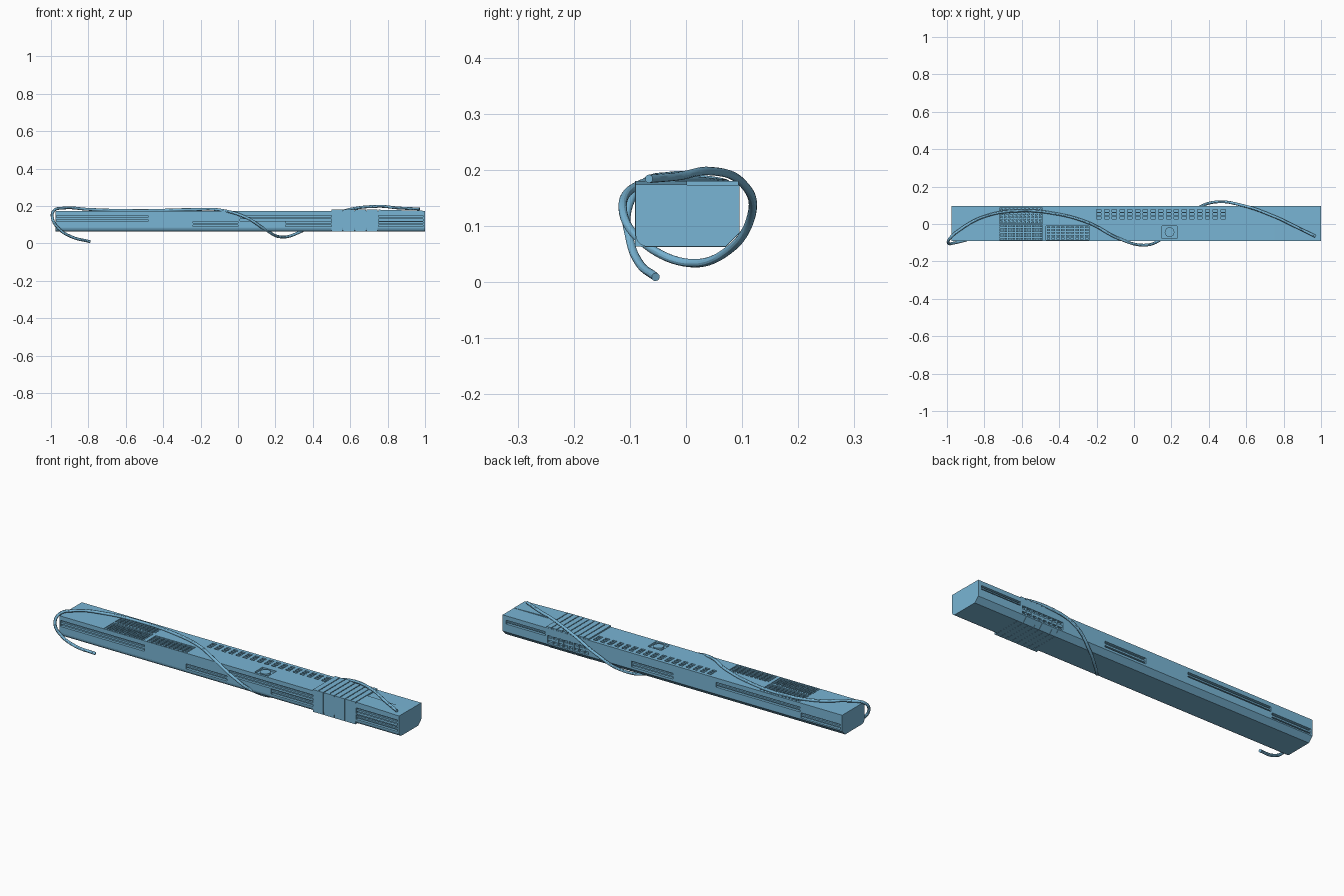
import bpy, bmesh, math
from mathutils import Vector, Matrix

if "Cube" in bpy.data.objects:
    bpy.data.objects.remove(bpy.data.objects["Cube"])

blue = bpy.data.materials.new("blue_plastic")
blue.diffuse_color = (0.19, 0.46, 0.66, 1)
blue.use_nodes = True
blue.node_tree.nodes["Principled BSDF"].inputs["Base Color"].default_value = blue.diffuse_color


def finish(bm, name):
    bmesh.ops.recalc_face_normals(bm, faces=bm.faces)
    me = bpy.data.meshes.new(name)
    bm.to_mesh(me)
    bm.free()
    me.materials.append(blue)
    ob = bpy.data.objects.new(name, me)
    bpy.context.collection.objects.link(ob)
    return ob


def add_prism(bm, profile, x0, x1):
    a = [bm.verts.new((x0, y, z)) for y, z in profile]
    b = [bm.verts.new((x1, y, z)) for y, z in profile]
    n = len(profile)
    bm.faces.new(a)
    bm.faces.new(b[::-1])
    for i in range(n):
        bm.faces.new((a[i], a[(i + 1) % n], b[(i + 1) % n], b[i]))


def add_box(bm, x0, x1, y0, y1, z0, z1, turn=0):
    m = (Matrix.Translation(((x0 + x1) / 2, (y0 + y1) / 2, (z0 + z1) / 2))
         @ Matrix.Rotation(turn, 4, 'Z')
         @ Matrix.Diagonal((x1 - x0, y1 - y0, z1 - z0, 1)))
    bmesh.ops.create_cube(bm, size=1, matrix=m)


FRONT, BACK, TOP, LOW = -0.09, 0.095, 0.173, 0.063

# Main beam: rounded lower front edge, chamfered lower back edge
R = 0.022
rounded = [(FRONT + R - R * math.cos(a), LOW + R - R * math.sin(a))
           for a in (i * math.pi / 10 for i in range(6))]
bm = bmesh.new()
add_prism(bm, [(FRONT, TOP)] + rounded +
          [(0.07, LOW), (BACK, 0.088), (BACK, TOP)], -0.975, 1.0)
beam = finish(bm, "beam")

# Recesses along the front and back (x0, x1, z0, z1)
front_slots = [(-0.97, -0.48, 0.118, 0.150), (-0.24, 0.0, 0.090, 0.117),
               (0.01, 0.50, 0.120, 0.150), (0.255, 0.50, 0.090, 0.117),
               (0.75, 0.99, 0.120, 0.150), (0.75, 0.99, 0.090, 0.114)]
back_slots = [(0.75, 0.98, 0.130, 0.150), (0.50, 0.74, 0.095, 0.135),
              (0.01, 0.25, 0.100, 0.130), (-0.73, -0.24, 0.125, 0.150),
              (-0.965, -0.735, 0.095, 0.122)]
D = 0.014
bm = bmesh.new()
for x0, x1, z0, z1 in front_slots:
    add_box(bm, x0, x1, FRONT - 0.02, FRONT + D, z0, z1)
for x0, x1, z0, z1 in back_slots:
    add_box(bm, x0, x1, BACK - D, BACK + 0.02, z0, z1)

# Top pockets and three rows of vents
pockets = [(-0.72, -0.49, 0.002, 0.085), (-0.72, -0.49, -0.085, -0.006),
           (-0.47, -0.24, -0.085, -0.010), (0.15, 0.23, -0.078, -0.010)]
for x0, x1, y0, y1 in pockets:
    add_box(bm, x0, x1, y0, y1, TOP - 0.010, TOP + 0.02)
for y in (0.033, 0.052, 0.071):
    for i in range(17):
        x = -0.20 + i * 0.0415
        add_box(bm, x, x + 0.024, y - 0.006, y + 0.006, TOP - 0.016, TOP + 0.02)
cutter = finish(bm, "recess_cutter")
mod = beam.modifiers.new("recesses", 'BOOLEAN')
mod.operation, mod.solver, mod.object = 'DIFFERENCE', 'EXACT', cutter
bpy.context.view_layer.objects.active = beam
bpy.ops.object.modifier_apply(modifier=mod.name)
bpy.data.objects.remove(cutter)

# Rails and ladder bars inside the side slots
bm = bmesh.new()
for slots, y, s in ((front_slots, FRONT, 1), (back_slots, BACK, -1)):
    for x0, x1, z0, z1 in slots:
        zc, h = (z0 + z1) / 2, (z1 - z0) * 0.16
        ys = sorted((y + s * 0.004, y + s * (D + 0.002)))
        add_box(bm, x0 - 0.002, x1 + 0.002, *ys, zc - h, zc + h)
for i in range(7):
    x = 0.53 + i * 0.03
    add_box(bm, x - 0.004, x + 0.004, BACK - D - 0.002, BACK - 0.002, 0.094, 0.136)
finish(bm, "slot_rails")

# Grille studs and slanted slats in the top pockets
bm = bmesh.new()
for (x0, x1, y0, y1), (nx, ny, turn) in zip(
        pockets[:3], ((11, 6, 0.3), (16, 6, 0), (9, 5, 0))):
    dx, dy = (x1 - x0) / nx, (y1 - y0) / ny
    for i in range(nx):
        for j in range(ny):
            x, y = x0 + (i + 0.5) * dx, y0 + (j + 0.5) * dy
            add_box(bm, x - dx * 0.36, x + dx * 0.36, y - dy * 0.3, y + dy * 0.3,
                    TOP - 0.012, TOP - 0.001, turn)
finish(bm, "top_grilles")

# Round fitting in the small square pocket
bm = bmesh.new()
bmesh.ops.create_cone(bm, cap_ends=True, segments=16, radius1=0.026, radius2=0.026,
                      depth=0.012, matrix=Matrix.Translation((0.19, -0.044, TOP - 0.006)))
finish(bm, "round_fitting")

# Ribbed grip around the beam
bm = bmesh.new()
for i in range(8):
    x = 0.50 + i * 0.0313
    add_box(bm, x, x + 0.027, FRONT, BACK - 0.001, TOP - 0.003, 0.180)
    add_prism(bm, [(-0.080, LOW + 0.004), (-0.080, LOW - 0.0008), (0.0705, LOW - 0.0008),
                   (BACK + 0.0005, 0.0875), (BACK - 0.006, 0.090), (0.066, LOW + 0.004)],
              x, x + 0.027)
for i in range(4):
    x = 0.50 + i * 0.0625
    add_prism(bm, [(FRONT - 0.001, 0.180), (FRONT - 0.001, LOW), (-0.072, LOW),
                   (-0.084, 0.09), (-0.084, 0.180)], x, x + 0.0595)
finish(bm, "ribbed_grip")

# Sloped end plate
bm = bmesh.new()
a = [[bm.verts.new(c) for c in ((0.75, y, TOP - 0.003), (1.0, y, TOP - 0.003),
                                (1.0, y, TOP + 0.001), (0.75, y, 0.180))]
     for y in (FRONT, 0.002)]
bm.faces.new(a[0])
bm.faces.new(a[1][::-1])
for i in range(4):
    j = (i + 1) % 4
    bm.faces.new((a[0][i], a[0][j], a[1][j], a[1][i]))
finish(bm, "end_plate")

# Cord winding around the beam
path = [(0.97, -0.066, 0.184), (0.86, -0.012, 0.189), (0.75, 0.040, 0.198),
        (0.57, 0.102, 0.175), (0.44, 0.118, 0.125), (0.33, 0.080, 0.060),
        (0.23, 0.005, 0.034), (0.14, -0.085, 0.078), (0.05, -0.113, 0.135),
        (-0.08, -0.078, 0.176), (-0.24, 0.005, 0.181), (-0.42, 0.055, 0.177),
        (-0.62, 0.070, 0.176), (-0.80, 0.040, 0.182), (-0.93, -0.030, 0.189),
        (-0.987, -0.080, 0.172), (-0.991, -0.104, 0.130), (-0.96, -0.101, 0.080),
        (-0.89, -0.084, 0.035), (-0.79, -0.054, 0.009)]
cu = bpy.data.curves.new("cord", 'CURVE')
cu.dimensions = '3D'
cu.bevel_depth = 0.0075
cu.bevel_resolution = 4
cu.resolution_u = 10
cu.use_fill_caps = True
cu.materials.append(blue)
sp = cu.splines.new('BEZIER')
sp.bezier_points.add(len(path) - 1)
for p, co in zip(sp.bezier_points, path):
    p.co = co
    p.handle_left_type = p.handle_right_type = 'AUTO'
cord = bpy.data.objects.new("cord", cu)
bpy.context.collection.objects.link(cord)
bpy.ops.object.select_all(action='DESELECT')
cord.select_set(True)
bpy.context.view_layer.objects.active = cord
bpy.ops.object.convert(target='MESH')
bpy.ops.object.shade_smooth_by_angle()
